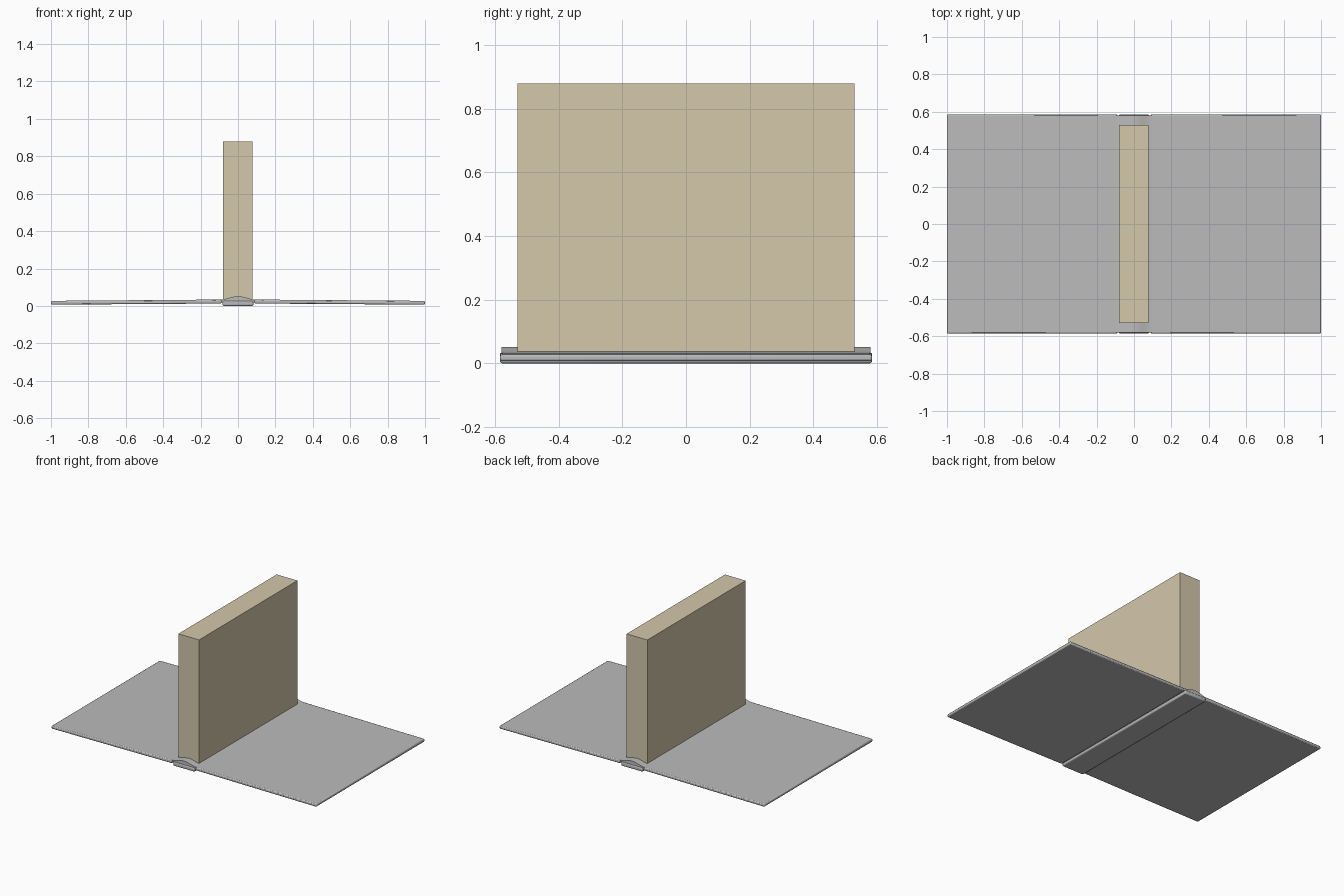
import bpy, bmesh, math

if "Cube" in bpy.data.objects:
    bpy.data.objects.remove(bpy.data.objects["Cube"])


def material(name, rgb):
    m = bpy.data.materials.new(name)
    m.diffuse_color = (*rgb, 1)
    m.use_nodes = True
    m.node_tree.nodes["Principled BSDF"].inputs["Base Color"].default_value = m.diffuse_color
    return m


cover_grey = material("cover grey", (0.50, 0.50, 0.50))
page_cream = material("page cream", (0.66, 0.58, 0.41))


def extrude_profile(name, pts, half_y, mat, bevel=0.0):
    """Extrude a closed x/z profile along y, optionally rounding its edges."""
    bm = bmesh.new()
    face = bm.faces.new([bm.verts.new((x, -half_y, z)) for x, z in pts])
    ext = bmesh.ops.extrude_face_region(bm, geom=[face])
    moved = [v for v in ext["geom"] if isinstance(v, bmesh.types.BMVert)]
    bmesh.ops.translate(bm, verts=moved, vec=(0, 2 * half_y, 0))
    bmesh.ops.recalc_face_normals(bm, faces=bm.faces)
    me = bpy.data.meshes.new(name)
    bm.to_mesh(me)
    bm.free()
    me.materials.append(mat)
    ob = bpy.data.objects.new(name, me)
    bpy.context.collection.objects.link(ob)
    if bevel:
        mod = ob.modifiers.new("rounded edges", 'BEVEL')
        mod.width = bevel
        mod.segments = 2
        mod.limit_method = 'ANGLE'
        mod.angle_limit = math.radians(40)
    bpy.ops.object.select_all(action='DESELECT')
    bpy.context.view_layer.objects.active = ob
    ob.select_set(True)
    bpy.ops.object.shade_smooth_by_angle(angle=math.radians(35))
    return ob


# Cover boards, thinning very slightly towards the outer edge
for side, label in ((-1, "left"), (1, "right")):
    board = [(0.088, 0.013), (0.5, 0.010), (1.0, 0.007),
             (1.0, 0.027), (0.5, 0.031), (0.088, 0.034)]
    extrude_profile(label + "_cover_board", [(side * x, z) for x, z in board],
                    0.585, cover_grey, 0.006)
    # Flexible hinge between board and spine
    hinge = [(0.065, 0.018), (0.1, 0.018), (0.1, 0.028), (0.065, 0.028)]
    extrude_profile(label + "_hinge", [(side * x, z) for x, z in hinge],
                    0.58, cover_grey)

# Flat spine board underneath
extrude_profile("spine_board", [(-0.082, 0.0), (0.082, 0.0),
                                (0.082, 0.027), (-0.082, 0.027)],
                0.585, cover_grey, 0.007)

# Arched spine lining that carries the pages
arch = [(0.095 * t, 0.034 + 0.009 * (1 + math.cos(math.pi * t)))
        for t in [i / 8 for i in range(-8, 9)]]
extrude_profile("spine_lining", arch + [(0.07, 0.024), (-0.07, 0.024)],
                0.58, cover_grey)

# Upright page block
extrude_profile("page_block", [(-0.079, 0.037), (0.077, 0.037),
                               (0.077, 0.88), (-0.079, 0.88)],
                0.53, page_cream)
